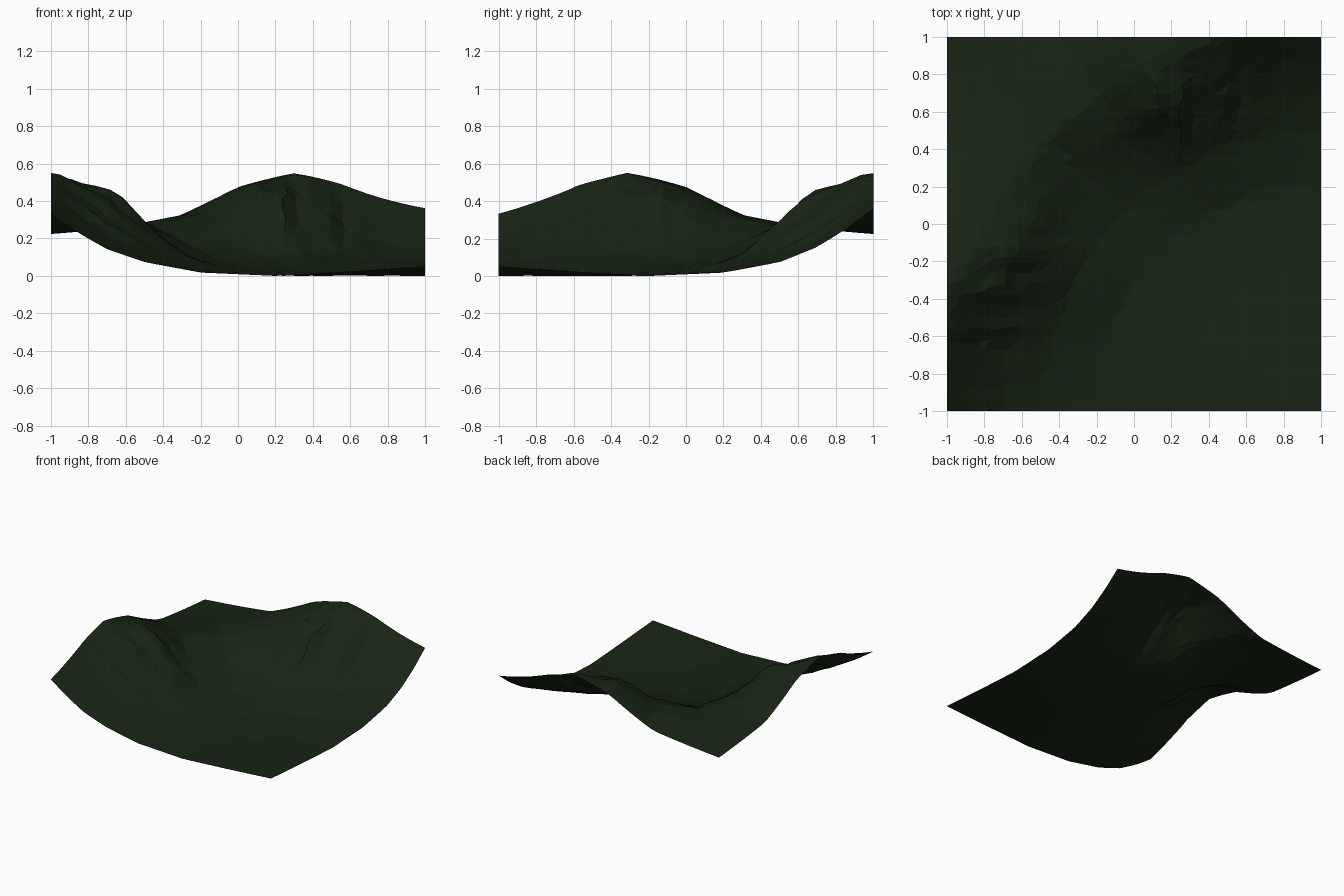
import bpy, bmesh, math, random

if "Cube" in bpy.data.objects:
    bpy.data.objects.remove(bpy.data.objects["Cube"])

random.seed(4)
N = 32  # grid cells per side

# Height profiles: distance from the low front-right corner, by angle off the diagonal
RADII = [0, .4, .8, 1.2, 1.5, 1.7, 1.86, 2.05, 2.24, 2.46, 2.83]
FLOOR = [.058, .03, .006, .024]
PROFILES = {
    0:  [.075, .14, .20, .278, .275, .255, .23],
    10: [.10, .19, .295, .345, .335, .29, .25],
    18: [.14, .31, .465, .495, .475, .40, .30],
    26: [.12, .27, .41, .55, .57, .50, .40],
    34: [.105, .20, .315, .485, .51, .50, .50],
    45: [.08, .155, .25, .39, .40, .40, .40],
}
ANGLES = list(PROFILES)


def lerp_table(keys, values, k):
    for i in range(len(keys) - 1):
        if k <= keys[i + 1]:
            t = (k - keys[i]) / (keys[i + 1] - keys[i])
            return values[i] + (values[i + 1] - values[i]) * t
    return values[-1]


def height(x, y):
    dx, dy = 1 - x, y + 1
    r = math.hypot(dx, dy)
    side = math.degrees(math.atan2(dy, dx)) - 45 if r > 1e-6 else 0
    column = [lerp_table(RADII, FLOOR + PROFILES[a], r) for a in ANGLES]
    z = lerp_table(ANGLES, column, abs(side))
    # corner tips differ slightly between the two hills
    z += .03 * side / 45 * max(0, abs(side) - 34) / 11 * max(0, r - 1.5)
    # gullies running down the steep inner slopes
    slope = math.exp(-((r - 1.78) / .17) ** 2) * math.exp(-((abs(side) - 24) / 11) ** 2)
    along = y if side < 0 else x
    gully = math.sin(along * 31) + .6 * math.sin(along * 53 + 1)
    z += slope * .02 * gully
    return max(z, 0)


# Hilly sheet of irregular flat facets
bm = bmesh.new()
bmesh.ops.create_grid(bm, x_segments=N, y_segments=N, size=1)
step = 2 / N
for v in bm.verts:
    x, y = v.co.x, v.co.y
    if abs(x) < .999:
        x += random.uniform(-.25, .25) * step
    if abs(y) < .999:
        y += random.uniform(-.25, .25) * step
    v.co = (x, y, height(x, y))
low = min(v.co.z for v in bm.verts)
for v in bm.verts:
    v.co.z -= low
bmesh.ops.triangulate(bm, faces=bm.faces[:])
mesh = bpy.data.meshes.new("terrain")
bm.to_mesh(mesh)
bm.free()
terrain = bpy.data.objects.new("terrain", mesh)
bpy.context.collection.objects.link(terrain)

# Dark green ground
mat = bpy.data.materials.new("dark_green")
mat.diffuse_color = (.009, .018, .007, 1)
mat.use_nodes = True
mat.node_tree.nodes["Principled BSDF"].inputs["Base Color"].default_value = mat.diffuse_color
mesh.materials.append(mat)
